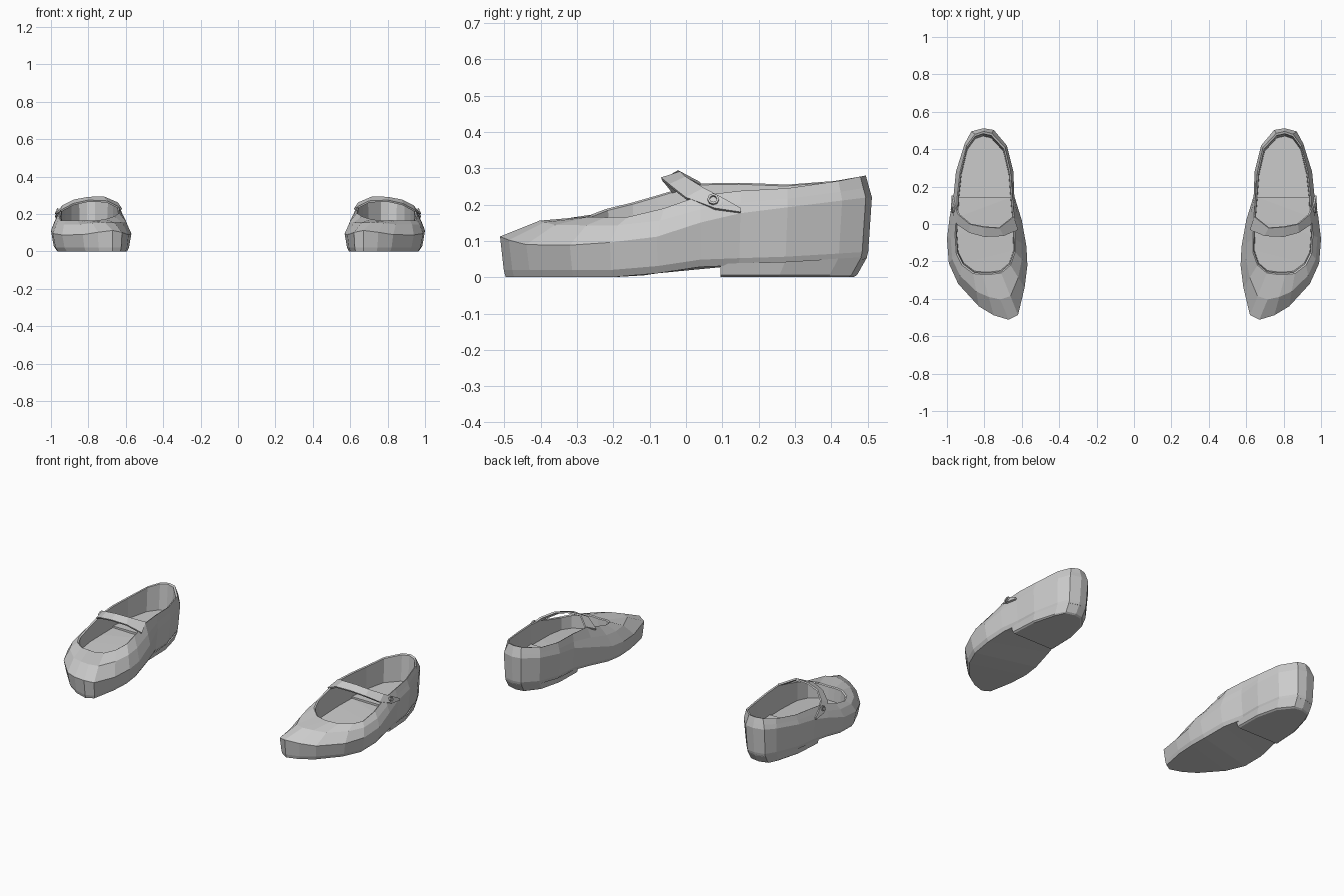
import bpy, bmesh, math
from mathutils import Vector, Matrix

if "Cube" in bpy.data.objects:
    bpy.data.objects.remove(bpy.data.objects["Cube"])

# widest outline of one shoe (toe tip, outer side, heel, inner side)
OUT = [(.67, -.512), (.75, -.488), (.83, -.44), (.94, -.32), (.99, -.21), (1.0, -.08),
       (.985, .04), (.965, .15), (.952, .28), (.905, .43), (.87, .495), (.805, .512),
       (.75, .503), (.68, .42), (.645, .28), (.64, .15), (.60, .02), (.575, -.12),
       (.57, -.22), (.585, -.34), (.62, -.487)]
# edge of the foot opening, matching the outline point by point
RIM = [(.77, -.27, .165), (.81, -.27, .167), (.86, -.265, .166), (.92, -.22, .165),
       (.95, -.16, .166), (.957, -.06, .19), (.95, .04, .225), (.945, .15, .238),
       (.93, .28, .245), (.895, .42, .265), (.85, .48, .277), (.805, .495, .28),
       (.76, .485, .278), (.69, .41, .265), (.66, .28, .255), (.65, .15, .26),
       (.64, .03, .258), (.635, -.08, .225), (.635, -.15, .205), (.66, -.22, .188),
       (.71, -.262, .172)]
N = len(OUT)


def interp(y, pts):
    if y <= pts[0][0]:
        return pts[0][1]
    for (a, u), (b, v) in zip(pts, pts[1:]):
        if y <= b:
            return u + (v - u) * (y - a) / (b - a)
    return pts[-1][1]


def sole_z(y):
    return interp(y, [(-.15, 0), (.05, .03), (.25, .035), (.5, .05)])


def wide_z(y):
    return interp(y, [(-.51, .112), (-.46, .09), (-.3, .088), (-.1, .105), (.1, .17), (.5, .22)])


def inset(ring, sx, sy):
    """Pull a ring towards its own centre line."""
    res = []
    for i, p in enumerate(ring):
        q = ring[(N - i) % N]
        cx = (p[0] + q[0]) / 2
        res.append((cx + (p[0] - cx) * sx, p[1] * sy))
    return res


def bridge(bm, a, b):
    n = len(a)
    for i in range(n):
        bm.faces.new((a[i], a[(i + 1) % n], b[(i + 1) % n], b[i]))


def cap(bm, r):
    """Close a ring with strips running across the shoe."""
    bm.faces.new((r[0], r[1], r[N - 1]))
    for k in range(1, N // 2):
        bm.faces.new((r[k], r[k + 1], r[N - k - 1], r[N - k]))


def finish(bm, name, thickness=0):
    bmesh.ops.recalc_face_normals(bm, faces=bm.faces[:])
    me = bpy.data.meshes.new(name)
    bm.to_mesh(me)
    bm.free()
    ob = bpy.data.objects.new(name, me)
    bpy.context.collection.objects.link(ob)
    if thickness:
        s = ob.modifiers.new("Solidify", 'SOLIDIFY')
        s.thickness = thickness
        s.offset = 0
    ob.modifiers.new("Mirror", 'MIRROR').use_mirror_merge = False
    return ob


# shoe body: sole, side walls, vamp, opening and insole
bm = bmesh.new()
bottom = [(x, y, sole_z(y)) for x, y in inset(OUT, .87, .97)]
lower = [(x, y, sole_z(y) + .02) for x, y in inset(OUT, .93, .98)]
wide = [(x, y, wide_z(y)) for x, y in OUT]
vamp = []
for w, r in zip(wide, RIM):
    p = Vector(w).lerp(Vector(r), .45)
    p.z += interp(w[1], [(-.3, .02), (.1, 0)])
    vamp.append(p)
lip = [(p[0], p[1], r[2] - .004) for p, r in zip(inset(RIM, .95, .975), RIM)]
insole = [(x, y, interp(y, [(-.25, .085), (.1, .11)])) for x, y in inset(RIM, .93, .95)]
rings = [[bm.verts.new(p) for p in ring] for ring in (bottom, lower, wide, vamp, RIM, lip, insole)]
for a, b in zip(rings, rings[1:]):
    bridge(bm, a, b)
cap(bm, rings[0])
cap(bm, rings[-1])
finish(bm, "shoe_body")

# heel block under the back half
bm = bmesh.new()
rows = []
for sx, sy, top in ((.82, .90, 0), (.88, .92, 0), (.93, .975, 1)):
    row = []
    for i, (x, y) in enumerate(inset(OUT, sx, sy)):
        if 7 <= i <= 15:
            y = .095 if i in (7, 15) else y
            z = sole_z(y) + .006 if top else (.0 if sx < .85 else .006)
            row.append(bm.verts.new((x, y, z)))
    rows.append(row)
bridge(bm, rows[0], rows[1])
bridge(bm, rows[1], rows[2])
bm.faces.new(rows[0])
finish(bm, "heel_block")

# heel pad on the insole
bm = bmesh.new()
pad = [(x, max(y, .1)) for x, y in inset(RIM, .93, .95)[7:16]]
low = [bm.verts.new((x, y, .105)) for x, y in pad]
high = [bm.verts.new((x, y, .12)) for x, y in pad]
bridge(bm, low, high)
bm.faces.new(high)
finish(bm, "heel_pad")

# strap across the instep, front and back edges
FRONT = [(.622, -.03, .225), (.70, -.063, .266), (.80, -.067, .27), (.88, -.045, .252),
         (.945, .0, .217), (.973, .08, .188), (.972, .15, .178)]
BACK = [(.645, .04, .258), (.72, -.02, .29), (.80, -.015, .287), (.875, .0, .273),
        (.935, .05, .243), (.962, .11, .212), (.97, .152, .188)]
bm = bmesh.new()
f = [bm.verts.new(p) for p in FRONT]
b = [bm.verts.new(p) for p in BACK]
for i in range(len(f) - 1):
    bm.faces.new((f[i], f[i + 1], b[i + 1], b[i]))
finish(bm, "strap", .01)

# small buckle ring on the outer side
bm = bmesh.new()
turn = Matrix.Translation((.966, .075, .213)) @ Matrix.Rotation(math.radians(65), 4, 'Y')
loops = []
for r, h in ((.016, 0), (.016, .008), (.01, .008), (.01, 0)):
    loops.append([bm.verts.new(turn @ Vector((r * math.cos(k * math.pi / 4),
                                              r * math.sin(k * math.pi / 4), h))) for k in range(8)])
for i in range(4):
    bridge(bm, loops[i], loops[(i + 1) % 4])
finish(bm, "buckle")
